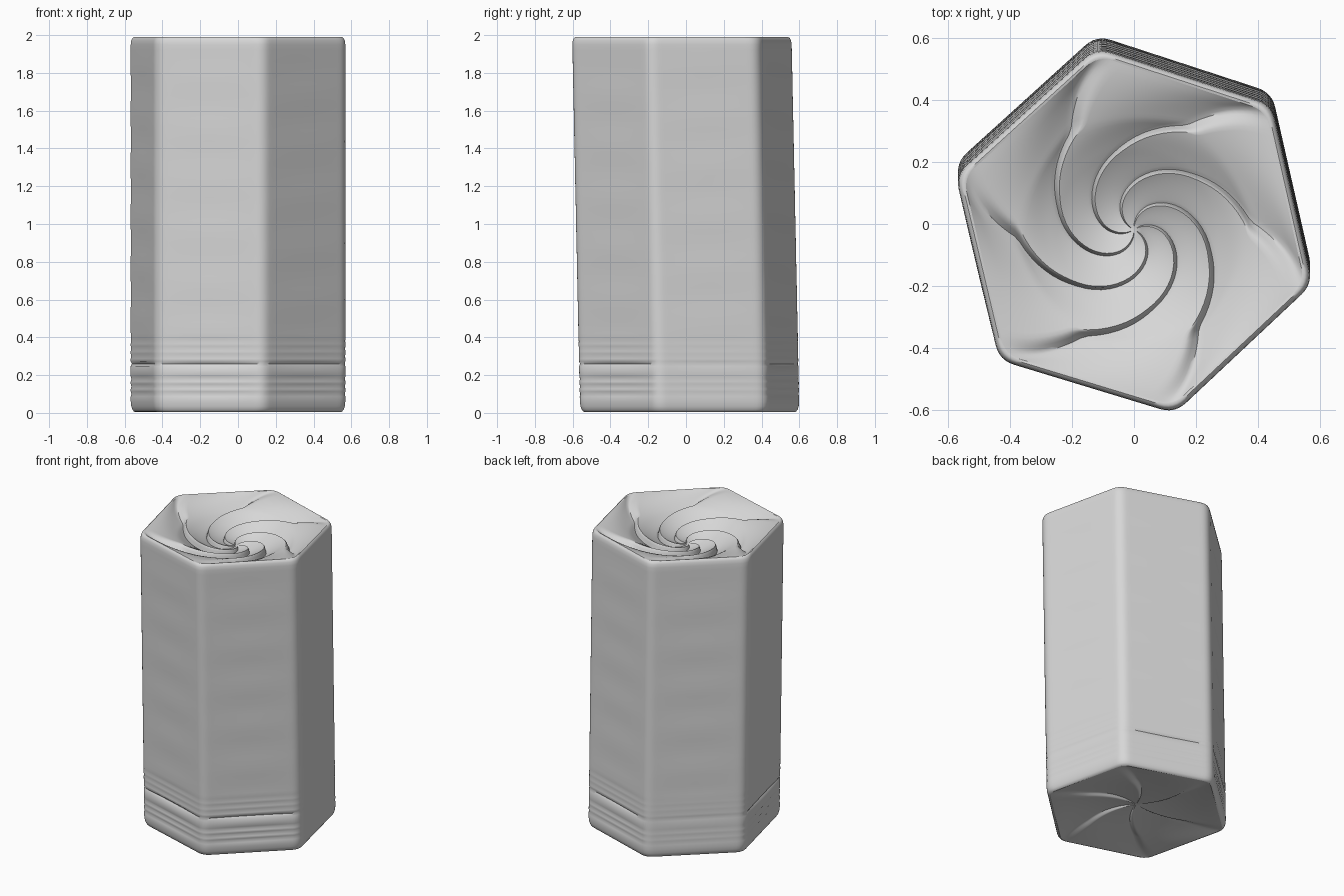
import bpy, bmesh, math
from mathutils import Vector

cube = bpy.data.objects.get("Cube")
if cube:
    bpy.data.objects.remove(cube, do_unlink=True)

grey = bpy.data.materials.new("light_grey")
grey.use_nodes = True
colour = (0.68, 0.68, 0.68, 1)
grey.diffuse_color = colour
grey.node_tree.nodes["Principled BSDF"].inputs["Base Color"].default_value = colour

# Slightly irregular hexagon, counter-clockwise
corners = [Vector(c) * 1.012 for c in
           ((.57, -.172), (.44, .40), (-.12, .583), (-.57, .175), (-.43, -.415), (.13, -.585))]
N, ROUND = 30, 3          # samples per side, samples per half corner
CUT = 0.05                # corner rounding length
MEAN = 0.56               # circle radius that inner folds tend to


def smooth(t):
    t = max(0.0, min(1.0, t))
    return t * t * (3 - 2 * t)


def corner_arc(k, t):
    """Quadratic curve around corner k, t from 0 to 1."""
    c = corners[k % 6]
    a = c + (corners[(k - 1) % 6] - c).normalized() * CUT
    b = c + (corners[(k + 1) % 6] - c).normalized() * CUT
    return a * (1 - t) ** 2 + c * 2 * t * (1 - t) + b * t * t


def outline_point(k, j):
    if j <= ROUND:
        return corner_arc(k, .5 + .5 * j / ROUND)
    if j >= N - ROUND:
        return corner_arc(k + 1, .5 * (j - N + ROUND) / ROUND)
    f = (j - ROUND) / (N - 2 * ROUND)
    return corner_arc(k, 1).lerp(corner_arc(k + 1, 0), f)


outline = [(k, j / N, outline_point(k, j)) for k in range(6) for j in range(N)]


def lean(x, y, z):
    """The body leans a little towards the front as it rises."""
    return (x, y + .021 * (1 - z), z)


def loft(name, rings, cap=None):
    """Skin a stack of closed rings, optionally closing one end."""
    bm = bmesh.new()
    rows = [[bm.verts.new(lean(*p)) for p in ring] for ring in rings]
    n = len(outline)
    for a, b in zip(rows, rows[1:]):
        for i in range(n):
            m = (i + 1) % n
            bm.faces.new((a[i], a[m], b[m], b[i]))
    if cap == "first":
        bm.faces.new(list(reversed(rows[0])))
    elif cap == "last":
        bm.faces.new(rows[-1])
    mesh = bpy.data.meshes.new(name)
    bm.to_mesh(mesh)
    bm.free()
    mesh.materials.append(grey)
    ob = bpy.data.objects.new(name, mesh)
    bpy.context.collection.objects.link(ob)
    bpy.ops.object.select_all(action='DESELECT')
    ob.select_set(True)
    bpy.context.view_layer.objects.active = ob
    bpy.ops.object.shade_smooth_by_angle(angle=math.radians(50))
    return ob


# Wrapped side walls, with crimped bands near the base
grooves = {.10: .006, .14: .006, .18: .006, .26: .011, .30: .003, .34: .003, .38: .002}
side_weight = (.35, .8, .25, 1, 1, 1)
RIM, RIM_Z, FOOT, FOOT_Z = .955, 1.988, .955, .004


def wall_ring(scale, z):
    ring = []
    for k, u, p in outline:
        depth = sum(d * max(0, 1 - abs(z - g) / .013) for g, d in grooves.items())
        depth *= side_weight[k] * (.3 + .7 * math.sin(math.pi * u) ** .5)
        wave = .0015 * math.sin(z * 23 + k * 2) * math.sin(math.pi * u) if .4 < z < 1.9 else 0
        q = p * scale - p.normalized() * (depth + wave)
        ring.append((q.x, q.y, z))
    return ring


profile = [(FOOT, FOOT_Z), (.97, .007), (.985, .018), (.995, .035), (1, .06)]
heights = sorted(z + o for z in grooves for o in (-.013, 0, .013))
profile += [(1, z) for z in heights] + [(1, .42 + .06 * i) for i in range(26)]
profile += [(1, 1.95), (.995, 1.972), (.983, 1.985), (.97, 1.99), (RIM, RIM_Z)]
loft("side_walls", [wall_ring(s, z) for s, z in profile])


# Pleated ends: spiral rings whose pleats run inward from the corners
def twist_angle(s, knots):
    for (s0, a0), (s1, a1) in zip(knots, knots[1:]):
        if s >= s1:
            return math.radians(a0 + (a1 - a0) * (s0 - s) / (s0 - s1))
    return math.radians(knots[-1][1])


def fold_ring(s, rim_z, direction, depth, pleat, knots):
    """Ring at fraction s of the outline; direction is -1 for a hollow facing up."""
    t = (RIM - s) / RIM
    bowl = depth * math.sin(math.pi / 2 * t)
    amp = pleat * max(0, math.sin(math.pi * (1 - t))) ** .8
    turn = twist_angle(s, knots)
    ring = []
    for k, u, p in outline:
        saw = u / .88 if u < .88 else (1 - u) / .12
        r = p.length * (1 - smooth(t * 1.8)) + MEAN * smooth(t * 1.8)
        a = math.atan2(p.y, p.x) + turn
        z = rim_z + direction * (bowl - amp * (saw - .5))
        ring.append((r * s * math.cos(a), r * s * math.sin(a), z))
    return ring


steps = [RIM - (RIM - .02) * i / 40 for i in range(41)]
top_twist = [(RIM, 0), (.85, 8), (.66, 21), (.47, 60), (.32, 97), (.15, 140), (.02, 170)]
loft("twisted_top", [fold_ring(s, RIM_Z, -1, .125, .045, top_twist) for s in steps], "last")

base_twist = [(RIM, 0), (.6, 8), (.02, 30)]
loft("folded_base",
     [fold_ring(s, FOOT_Z, 1, .05, .018, base_twist) for s in reversed(steps)], "first")
